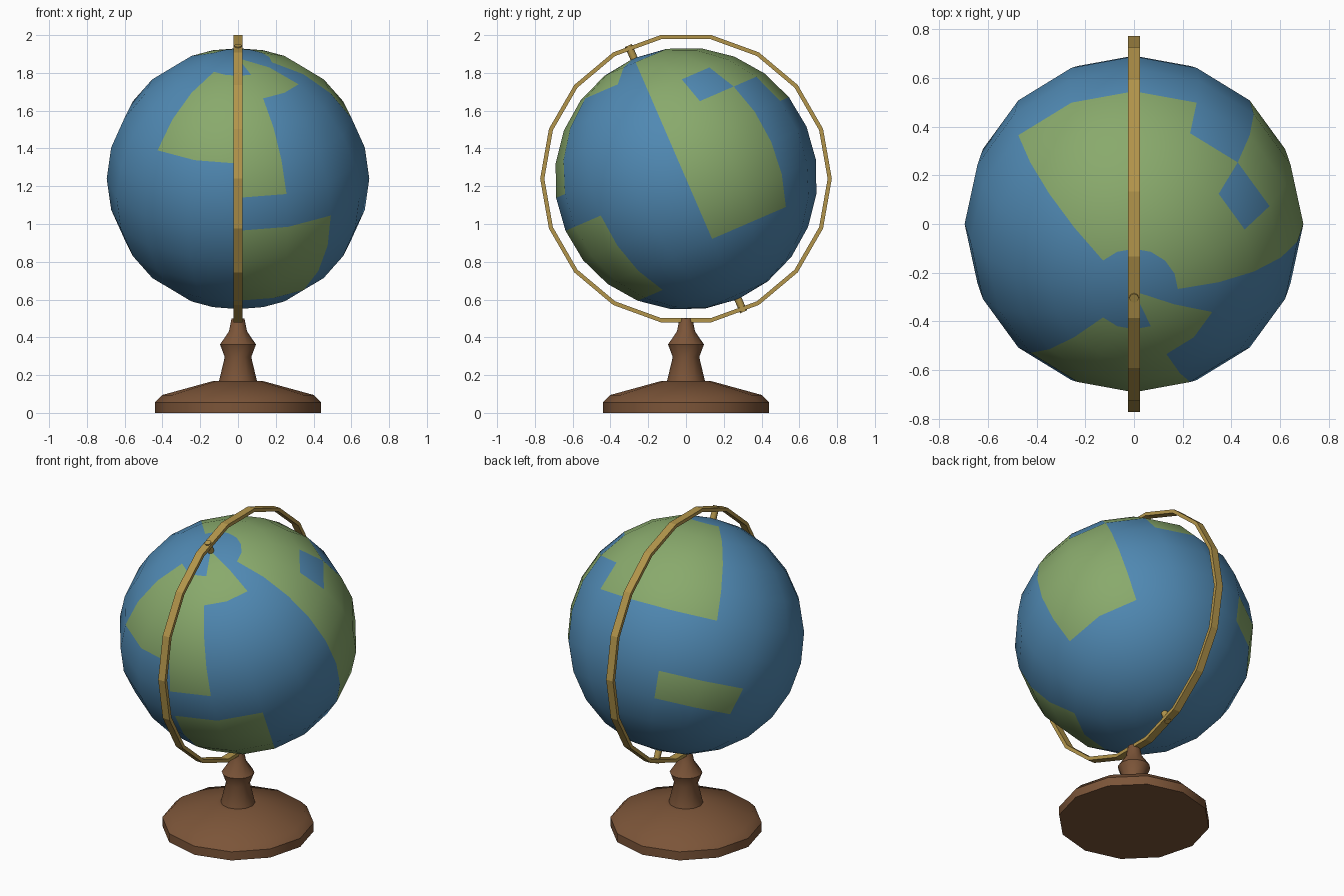
import bpy, bmesh, math
from mathutils import Matrix

if "Cube" in bpy.data.objects:
    bpy.data.objects.remove(bpy.data.objects["Cube"])

TILT = math.radians(23.4)
CENTRE = Matrix.Translation((0, 0, 1.24))
TILTED = CENTRE @ Matrix.Rotation(TILT, 4, 'X')


def material(name, rgb):
    m = bpy.data.materials.new(name)
    m.diffuse_color = (*rgb, 1)
    m.use_nodes = True
    m.node_tree.nodes["Principled BSDF"].inputs["Base Color"].default_value = m.diffuse_color
    return m


ocean = material("ocean blue", (0.08, 0.25, 0.45))
land = material("land green", (0.25, 0.40, 0.15))
wood = material("brown wood", (0.20, 0.09, 0.04))
brass = material("brass", (0.45, 0.30, 0.07))


def finish(bm, name, mats, angle=None):
    bmesh.ops.recalc_face_normals(bm, faces=bm.faces)
    me = bpy.data.meshes.new(name)
    bm.to_mesh(me)
    bm.free()
    for m in mats:
        me.materials.append(m)
    ob = bpy.data.objects.new(name, me)
    bpy.context.collection.objects.link(ob)
    if angle:
        bpy.ops.object.select_all(action='DESELECT')
        ob.select_set(True)
        bpy.context.view_layer.objects.active = ob
        bpy.ops.object.shade_smooth_by_angle(angle=math.radians(angle))
    return ob


def lathe(profile, steps, axis, closed=False):
    bm = bmesh.new()
    vs = [bm.verts.new(p) for p in profile]
    es = [bm.edges.new(pair) for pair in zip(vs, vs[1:])]
    if closed:
        es.append(bm.edges.new((vs[-1], vs[0])))
    bmesh.ops.spin(bm, geom=vs + es, cent=(0, 0, 0), axis=axis,
                   angle=math.tau, steps=steps, use_duplicate=False)
    bmesh.ops.remove_doubles(bm, verts=bm.verts, dist=1e-4)
    return bm


# Globe: land cells as (first column, last column, first row, last row)
LAND = [(0, 1, 1, 7), (2, 2, 1, 3), (3, 5, 1, 4), (10, 11, 1, 3),
        (12, 12, 1, 4), (13, 14, 0, 1), (12, 13, 6, 8), (5, 6, 7, 7)]
LAKE = (1, 3)
bm = bmesh.new()
bmesh.ops.create_uvsphere(bm, u_segments=16, v_segments=12, radius=0.695)
for f in bm.faces:
    c = f.calc_center_median()
    col = int(math.degrees(math.atan2(c.y, c.x)) % 360 // 22.5)
    row = int(math.degrees(math.atan2(math.hypot(c.x, c.y), c.z)) // 15)
    is_land = any(a <= col <= b and r <= row <= s for a, b, r, s in LAND)
    f.material_index = int(is_land and (col, row) != LAKE)
bm.transform(TILTED)
finish(bm, "globe", [ocean, land], 60)

# Meridian ring around the globe
ring = [(-0.024, 0.750, 0), (0.024, 0.750, 0), (0.024, 0.772, 0), (-0.024, 0.772, 0)]
bm = lathe(ring, 18, (1, 0, 0), closed=True)
bm.transform(CENTRE)
finish(bm, "meridian_ring", [brass])

# Pole pins between globe and ring
for name, side in (("top_pin", 1), ("bottom_pin", -1)):
    bm = bmesh.new()
    bmesh.ops.create_cone(bm, cap_ends=True, segments=8, radius1=0.02, radius2=0.02,
                          depth=0.11, matrix=TILTED @ Matrix.Translation((0, 0, side * 0.713)))
    finish(bm, name, [brass], 50)

# Turned wooden stand
stand = [(0, 0), (0.44, 0), (0.44, 0.055), (0.40, 0.095), (0.127, 0.17), (0.10, 0.17),
         (0.07, 0.296), (0.095, 0.362), (0.048, 0.432), (0.034, 0.50), (0, 0.50)]
bm = lathe([(r, 0, z) for r, z in stand], 12, (0, 0, 1))
finish(bm, "stand", [wood], 35)
